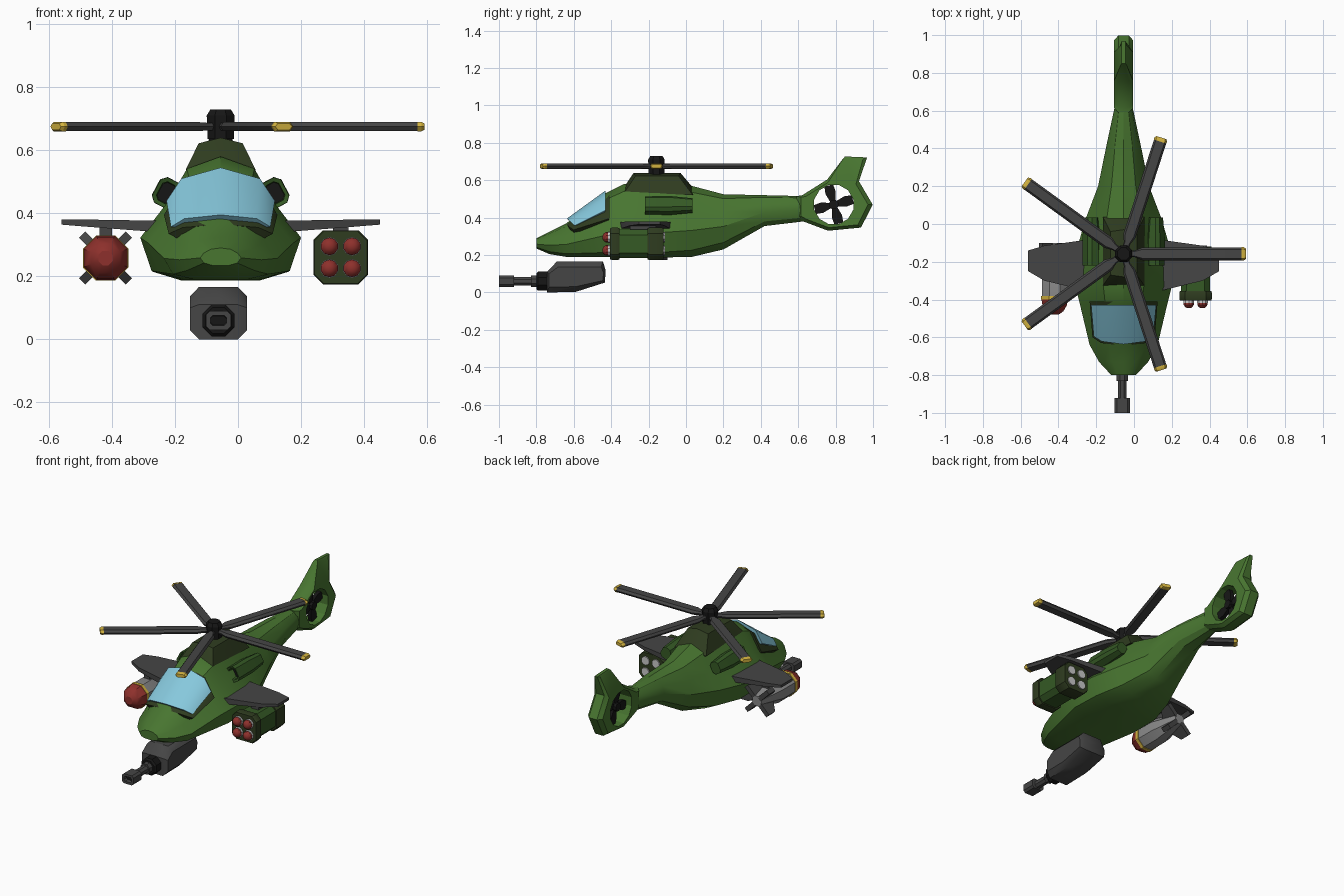
import bpy, bmesh, math
from mathutils import Vector, Matrix

if "Cube" in bpy.data.objects:
    bpy.data.objects.remove(bpy.data.objects["Cube"])

X0 = -0.055  # centre line of the aircraft


def material(name, r, g, b):
    m = bpy.data.materials.new(name)
    m.diffuse_color = (r, g, b, 1)
    m.use_nodes = True
    m.node_tree.nodes["Principled BSDF"].inputs["Base Color"].default_value = m.diffuse_color
    return m


GREEN = material("green", 0.065, 0.18, 0.03)
DARK = material("dark_green", 0.028, 0.045, 0.014)
MID = material("mid_green", 0.035, 0.10, 0.018)
GLASS = material("glass", 0.24, 0.58, 0.72)
RED = material("red", 0.27, 0.03, 0.025)
YELLOW = material("yellow", 0.65, 0.45, 0.05)
BLACK = material("black", 0.008, 0.008, 0.008)
IRON = material("iron", 0.06, 0.06, 0.06)
STEEL = material("steel", 0.25, 0.25, 0.25)
WHITE = material("white", 0.65, 0.65, 0.65)


def finish(name, bm, mat, loc=(X0, 0, 0), rot=(0, 0, 0)):
    bmesh.ops.recalc_face_normals(bm, faces=bm.faces)
    me = bpy.data.meshes.new(name)
    bm.to_mesh(me)
    bm.free()
    me.materials.append(mat)
    ob = bpy.data.objects.new(name, me)
    ob.location, ob.rotation_euler = loc, rot
    bpy.context.collection.objects.link(ob)
    return ob


def loft(name, rings, mat, **kw):
    """Skin a row of closed rings and cap both ends."""
    bm = bmesh.new()
    vs = [[bm.verts.new(p) for p in ring] for ring in rings]
    n = len(vs[0])
    for a, b in zip(vs, vs[1:]):
        for i in range(n):
            j = (i + 1) % n
            bm.faces.new((a[i], a[j], b[j], b[i]))
    bm.faces.new(vs[0])
    bm.faces.new(vs[-1])
    return finish(name, bm, mat, **kw)


def hull(name, pts, mat, mirror=False, **kw):
    """Convex solid around points."""
    bm = bmesh.new()
    if mirror:
        pts = pts + [(-x, y, z) for x, y, z in pts if x]
    for p in pts:
        bm.verts.new(p)
    out = bmesh.ops.convex_hull(bm, input=bm.verts)
    bmesh.ops.delete(bm, geom=list({v for v in out["geom_interior"] if isinstance(v, bmesh.types.BMVert)}), context='VERTS')
    bmesh.ops.dissolve_limit(bm, angle_limit=0.02, verts=bm.verts, edges=bm.edges)
    return finish(name, bm, mat, **kw)


def lathe(name, profile, mat, n=8, **kw):
    """Turned part along y from (y, radius) pairs."""
    ang = [2 * math.pi * (i + 0.5) / n for i in range(n)]
    return loft(name, [[(r * math.cos(a), y, r * math.sin(a)) for a in ang] for y, r in profile], mat, **kw)


def oct_ring(y, hx, hz, c):
    q = [(hx, hz - c), (hx - c, hz)]
    pts = q + [(-x, z) for x, z in q[::-1]]
    return [(x, y, z) for x, z in pts + [(-x, -z) for x, z in pts]]


# Fuselage: (y, top, bottom, half width, tail blend)
front = [(0, 1), (.42, .9), (.66, .63), (1, .34), (.86, .07), (.5, 0)]
tail = [(0, 1), (.5, .93), (.87, .72), (1, .45), (.8, .15), (.4, 0)]
rings = []
for y, t, b, w, k in [(-.80, .29, .235, .065, .8), (-.73, .325, .205, .13, .5),
                      (-.64, .37, .19, .18, .3), (-.43, .53, .19, .23, 0),
                      (-.33, .58, .19, .255, 0), (-.14, .578, .187, .25, 0),
                      (.03, .57, .19, .20, .3), (.2, .525, .23, .135, .7),
                      (.42, .52, .355, .09, 1), (.63, .515, .38, .045, 1)]:
    half = [((f[0] + (g[0] - f[0]) * k) * w, y, b + (f[1] + (g[1] - f[1]) * k) * (t - b))
            for f, g in zip(front, tail)]
    rings.append(half + [(-x, y, z) for x, y, z in half[:0:-1]])
loft("fuselage", rings, GREEN)

# Cockpit glass and its frame
hull("canopy_frame", [(0, -.645, .365), (.12, -.63, .355), (.165, -.6, .335), (.18, -.41, .395),
                      (.115, -.41, .505), (0, -.41, .535), (.1, -.45, .3), (.1, -.6, .3)], DARK, True)
hull("canopy_glass", [(0, -.637, .395), (.115, -.622, .383), (.158, -.595, .357), (.172, -.43, .44),
                      (.125, -.43, .51), (0, -.43, .545), (.1, -.45, .4)], GLASS, True)

# Rotor cowl
hull("rotor_cowl", [(0, -.28, .64), (.07, -.27, .622), (.07, -.04, .622), (0, -.03, .64),
                    (.11, -.326, .54), (.11, .037, .52), (0, -.326, .57), (0, .037, .56)], DARK, True)

# Main rotor
RY, RZ = -.158, .675
hub = lathe("rotor_hub", [(-.04, .045), (.035, .048), (.055, .035)], BLACK,
            loc=(X0, RY, RZ), rot=(math.pi / 2, 0, 0))
lathe("rotor_mast", [(-.06, .04), (.03, .04)], BLACK, loc=(X0, RY, RZ), rot=(math.pi / 2, 0, 0))


def blade_section(x, w, t):
    return [(x, w, 0), (x, w * .7, t), (x, -w * .7, t), (x, -w, 0), (x, -w * .7, -t), (x, w * .7, -t)]


for i in range(5):
    kw = dict(loc=(X0, RY, RZ), rot=(0, 0, math.tau * i / 5))
    loft("rotor_blade", [blade_section(.03, .018, .012), blade_section(.06, .018, .012),
                         blade_section(.10, .034, .014), blade_section(.625, .034, .014)], IRON, **kw)
    loft("blade_tip", [blade_section(.625, .035, .015), blade_section(.637, .035, .015),
                       blade_section(.647, .028, .01)], YELLOW, **kw)

# Tail fin with a round duct
FY, FZ = .79, .47
fin = [(.59, .515), (.62, .519), (.755, .604), (.85, .727), (.968, .722), (.925, .594),
       (.998, .47), (.936, .347), (.76, .33), (.626, .38), (.59, .40)]


def fin_ring(side, inner):
    out = []
    for y, z in fin:
        if inner:
            hx = .015 if z > .62 else .05
            out.append((side * hx, FY + (y - FY) * .88, FZ + (z - FZ) * (.97 if z > .62 else .88)))
        else:
            out.append((side * (.01 if z > .62 else .028), y, z))
    return out


tail_fin = loft("tail_fin", [fin_ring(-1, True), fin_ring(-1, False), fin_ring(1, False), fin_ring(1, True)], GREEN)
cutter = lathe("duct_cutter", [(-.2, .108), (.2, .108)], GREEN, n=12,
               loc=(X0, FY, FZ), rot=(0, 0, math.pi / 2))
cutter.hide_render = True
cutter.hide_set(True)
cut = tail_fin.modifiers.new("duct", 'BOOLEAN')
cut.operation, cut.object, cut.solver = 'DIFFERENCE', cutter, 'EXACT'

# Tail fan
lathe("fan_hub", [(-.03, .026), (.03, .026)], BLACK, loc=(X0, FY, FZ), rot=(0, 0, math.pi / 2))
for i in range(4):
    hull("fan_blade", [(s * (.012 + d), w, r) for r, w0 in ((.01, .012), (.065, .028), (.105, .024))
                       for w, d in ((w0, 0), (-w0, 0)) for s in (-1, 1)], BLACK,
         loc=(X0, FY, FZ), rot=(math.radians(15 + 90 * i), 0, 0))

# Stub wings and engine intakes on both sides
for s in (1, -1):
    hull("stub_wing", [(s * x, y, z) for x, ys, zs in
                       ((.17, (-.36, -.08), (.338, .376)), (.42, (-.30, -.115), (.357, .38)),
                        (.505, (-.25, -.14), (.364, .38)))
                       for y in ys for z in zs], IRON)
    kw = dict(loc=(X0 + s * .172, 0, .465), rot=(0, -s * math.radians(28), 0))
    loft("engine_intake", [oct_ring(-.16, .022, .03, .01), oct_ring(-.215, .025, .033, .012),
                           oct_ring(-.22, .036, .045, .016), oct_ring(-.08, .038, .046, .018),
                           oct_ring(.035, .03, .036, .015)], MID, **kw)
    loft("intake_grille", [oct_ring(-.175, .024, .032, .01), oct_ring(-.165, .024, .032, .01)], BLACK, **kw)

# Rocket pod under the left-hand wing
PX, PZ = .326, .26
kw = dict(loc=(PX, 0, PZ))
loft("rocket_pod", [oct_ring(-.37, .076, .076, .028), oct_ring(-.15, .076, .076, .028)], MID, **kw)
for y0, y1 in ((-.405, -.355), (-.205, -.12)):
    loft("pod_band", [oct_ring(y0, .083, .083, .03), oct_ring(y0 + .008, .086, .086, .03),
                      oct_ring(y1 - .008, .086, .086, .03), oct_ring(y1, .083, .083, .03)], DARK, **kw)
hull("pod_pylon", [(PX + x, y, z) for x in (-.025, .025) for y in (-.3, -.16) for z in (.32, .365)], IRON, loc=(0, 0, 0))
for dx in (-.036, .036):
    for dz in (-.035, .035):
        kw = dict(n=10, loc=(PX + dx, 0, PZ + dz))
        lathe("rocket_collar", [(-.418, .03), (-.40, .03)], WHITE, **kw)
        lathe("rocket_tip", [(-.446, .009), (-.44, .02), (-.428, .028), (-.412, .028)], RED, **kw)
        lathe("rocket_tail", [(-.13, .027), (-.113, .027)], WHITE, **kw)

# Bomb under the other wing
BX, BZ = -.42, .258
kw = dict(loc=(BX, 0, BZ))
lathe("bomb_body", [(-.39, .074), (-.27, .074), (-.17, .05), (-.10, .033)], STEEL, **kw)
lathe("bomb_ring", [(-.40, .078), (-.38, .078)], YELLOW, **kw)
lathe("bomb_nose", [(-.478, .025), (-.462, .05), (-.43, .07), (-.395, .076)], RED, **kw)
for i in range(4):
    hull("bomb_fin", [(r, y, t) for t in (-.014, .014)
                      for r, y in ((.02, -.22), (.105, -.16), (.105, -.1), (.02, -.1))], IRON,
         loc=(BX, 0, BZ), rot=(0, math.radians(45 + 90 * i), 0))
hull("bomb_pylon", [(BX + x, y, z) for x in (-.02, .02) for y in (-.3, -.18) for z in (.31, .37)], IRON, loc=(0, 0, 0))

# Chin gun
GX = -.062
turret = [(-.743, .11), (-.69, .166), (-.444, .166), (-.43, .12), (-.433, .053), (-.59, .003), (-.743, 0)]
hull("gun_turret", [(x, y, z) for x in (-.062, .062) for y, z in turret]
     + [(x, -.59 + (y + .59) * .93, .083 + (z - .083) * .65) for x in (-.09, .09) for y, z in turret],
     IRON, loc=(GX, 0, 0))
kw = dict(loc=(GX, 0, .06))
lathe("gun_collar", [(-.80, .045), (-.79, .055), (-.73, .055)], BLACK, **kw)
lathe("gun_barrel", [(-.92, .025), (-.83, .025), (-.83, .034), (-.79, .034)], IRON, **kw)
loft("gun_muzzle", [oct_ring(-.96, .024, .014, .008), oct_ring(-1, .026, .016, .008),
                    oct_ring(-1, .04, .03, .012), oct_ring(-.92, .04, .03, .012)], IRON, **kw)
loft("muzzle_bore", [oct_ring(-.975, .026, .016, .008), oct_ring(-.965, .026, .016, .008)], BLACK, **kw)

# Smooth gentle angles, keep hard edges
for ob in bpy.context.scene.objects:
    if ob != cutter:
        ob.select_set(True)
bpy.context.view_layer.objects.active = hub
bpy.ops.object.shade_smooth_by_angle(angle=math.radians(30))
